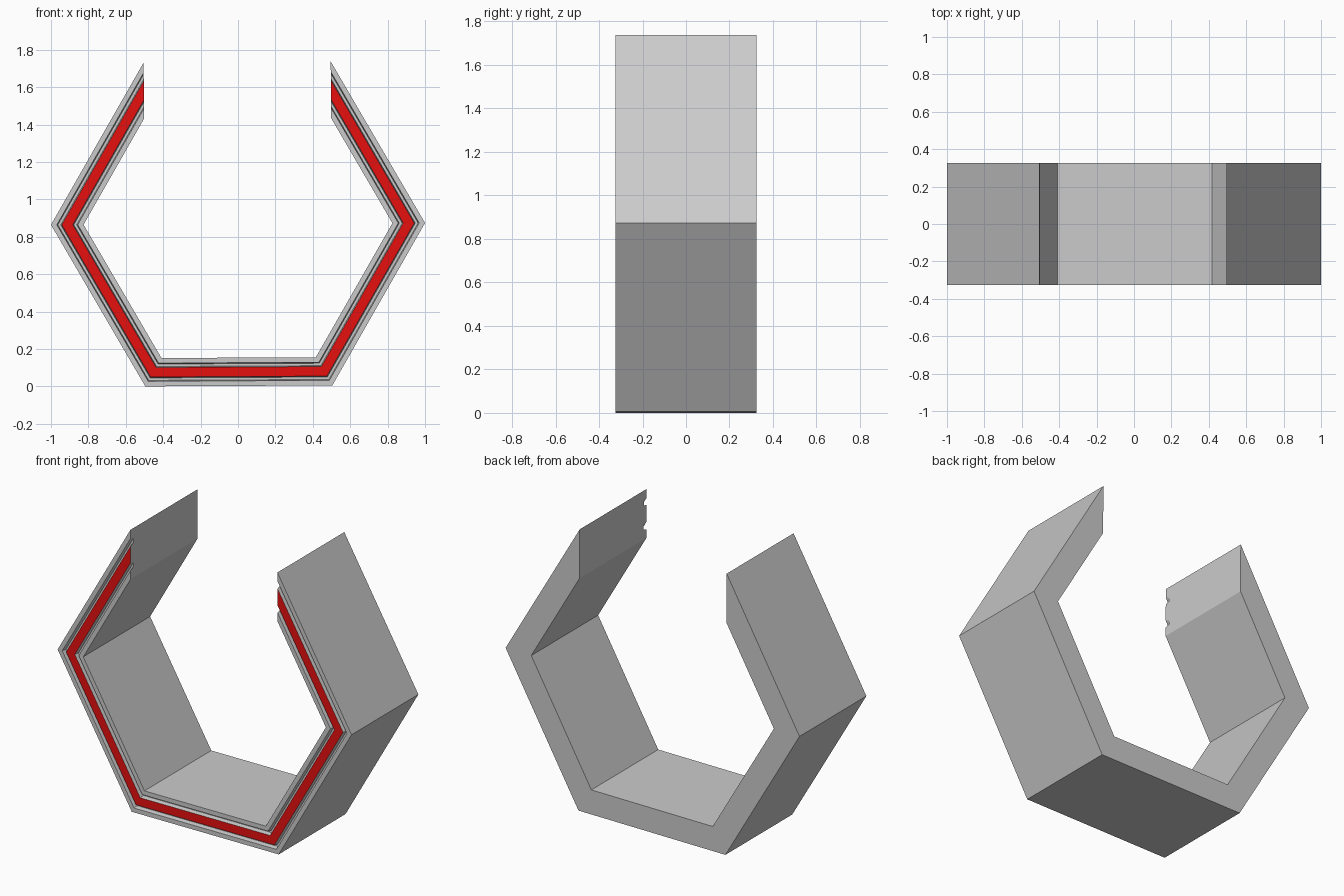
import bpy, bmesh, math

if "Cube" in bpy.data.objects:
    bpy.data.objects.remove(bpy.data.objects["Cube"])

TILT = 0.005          # the hexagon leans very slightly
CENTRE_Z = 0.869
HALF = 0.325          # half depth in y
T = 0.151             # wall thickness

# Cross-section as (distance in from outer wall, y): back, rims, two grooves, raised band
section = [(0, HALF), (0, -HALF),
           (0.027, -HALF), (0.032, -0.298), (0.045, -0.298), (0.05, -HALF),
           (T - 0.05, -HALF), (T - 0.045, -0.298), (T - 0.032, -0.298),
           (T - 0.027, -HALF), (T, -HALF), (T, HALF)]
BAND = 5              # section edge forming the red band


def path_points(t):
    """Open hexagon offset inwards by t, with vertical cuts at both ends."""
    r = 1 - t * 2 / math.sqrt(3)
    pts = [(-0.5, math.sqrt(0.75) - 2 * t)]
    pts += [(r * math.cos(math.radians(a)), r * math.sin(math.radians(a)))
            for a in (180, 240, 300, 360)]
    pts.append((0.5, math.sqrt(0.75) - 2 * t))
    c, s = math.cos(TILT), math.sin(TILT)
    return [(c * x - s * z, s * x + c * z + CENTRE_Z) for x, z in pts]


# Sweep the section along the hexagon
bm = bmesh.new()
rows = [[bm.verts.new((x, y, z)) for x, z in path_points(t)] for t, y in section]
n = len(rows)
for i in range(n):
    a, b = rows[i], rows[(i + 1) % n]
    for j in range(5):
        f = bm.faces.new((a[j], a[j + 1], b[j + 1], b[j]))
        f.material_index = 1 if i == BAND else 0

# Vertical end caps
for j in (0, 5):
    bm.faces.new([row[j] for row in rows])
bmesh.ops.recalc_face_normals(bm, faces=bm.faces)

mesh = bpy.data.meshes.new("hexagon_frame")
bm.to_mesh(mesh)
bm.free()

# Grey body (empty slot) and red front band
red = bpy.data.materials.new("red_band")
red.diffuse_color = (0.8, 0.005, 0.005, 1)
red.use_nodes = True
red.node_tree.nodes["Principled BSDF"].inputs["Base Color"].default_value = red.diffuse_color
mesh.materials.append(None)
mesh.materials.append(red)
frame = bpy.data.objects.new("hexagon_frame", mesh)
bpy.context.collection.objects.link(frame)
